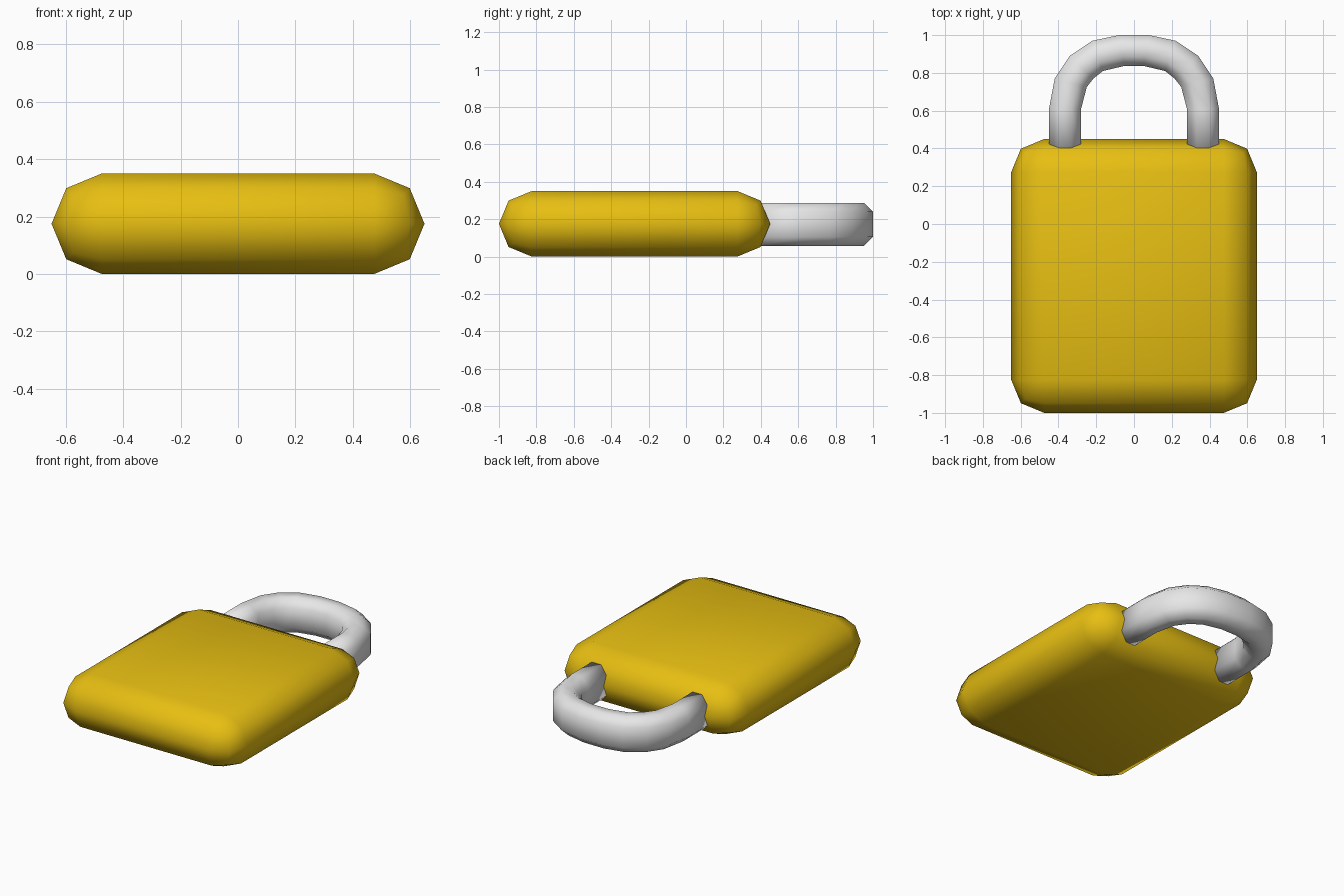
import bpy, bmesh
from mathutils import Matrix

if "Cube" in bpy.data.objects:
    bpy.data.objects.remove(bpy.data.objects["Cube"])


def material(name, rgb):
    m = bpy.data.materials.new(name)
    m.diffuse_color = (*rgb, 1)
    m.use_nodes = True
    m.node_tree.nodes["Principled BSDF"].inputs["Base Color"].default_value = m.diffuse_color
    return m


def make_object(name, bm, mat):
    bmesh.ops.recalc_face_normals(bm, faces=bm.faces)
    for f in bm.faces:
        f.smooth = True
    me = bpy.data.meshes.new(name)
    bm.to_mesh(me)
    bm.free()
    me.materials.append(mat)
    ob = bpy.data.objects.new(name, me)
    bpy.context.collection.objects.link(ob)
    return ob


gold = material("golden yellow", (0.8, 0.52, 0.006))
steel = material("light grey", (0.8, 0.8, 0.8))

# Lock body: box with two-step rounded edges that meet at mid height
bm = bmesh.new()
bmesh.ops.create_cube(bm, size=1, matrix=Matrix.Translation((0, -0.275, 0.175))
                      @ Matrix.Diagonal((1.3, 1.45, 0.35, 1)))
bmesh.ops.bevel(bm, geom=list(bm.edges), offset=0.1749, offset_type='OFFSET',
                segments=2, profile=0.5, affect='EDGES')
bmesh.ops.remove_doubles(bm, verts=bm.verts, dist=0.002)
make_object("lock_body", bm, gold)

# Shackle: eight-sided tube swept between an outer and an inner arch (right half mirrored)
outer = [(0.45, 0.39), (0.45, 0.61), (0.42, 0.77), (0.34, 0.89), (0.22, 0.97), (0.08, 1.0)]
inner = [(0.28, 0.39), (0.28, 0.61), (0.25, 0.725), (0.215, 0.77), (0.165, 0.81), (0.05, 0.837)]
outer += [(-x, y) for x, y in reversed(outer)]
inner += [(-x, y) for x, y in reversed(inner)]
# (fraction from inner to outer edge, height)
section = [(1, 0.105), (1, 0.24), (0.7, 0.287), (0.3, 0.287),
           (0, 0.24), (0, 0.105), (0.3, 0.057), (0.7, 0.057)]
bm = bmesh.new()
rings = []
for (ox, oy), (ix, iy) in zip(outer, inner):
    rings.append([bm.verts.new((ix + (ox - ix) * f, iy + (oy - iy) * f, z))
                  for f, z in section])
n = len(section)
for a, b in zip(rings, rings[1:]):
    for i in range(n):
        j = (i + 1) % n
        bm.faces.new((a[i], a[j], b[j], b[i]))
bm.faces.new(rings[0])
bm.faces.new(rings[-1])
make_object("shackle", bm, steel)
